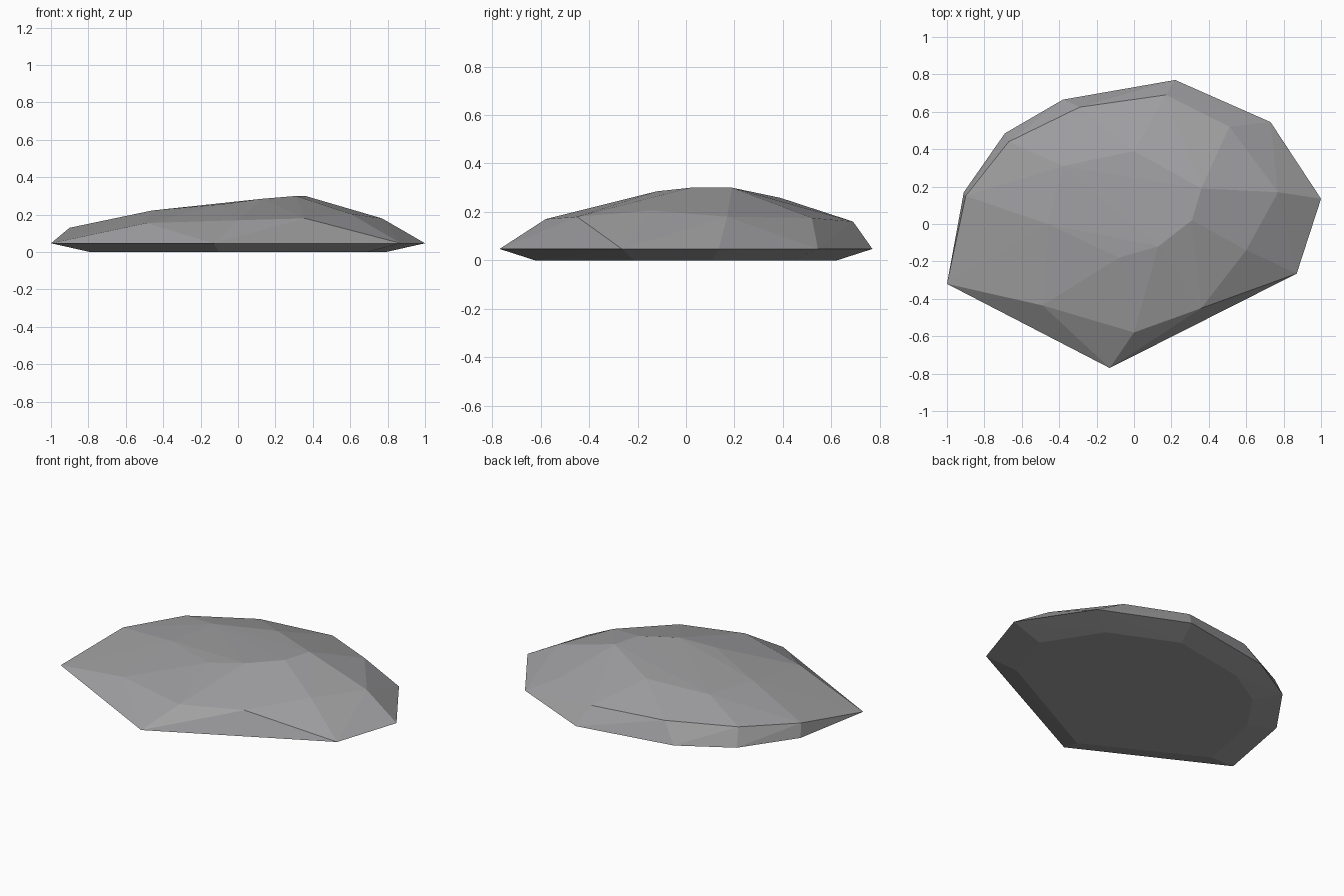
import bpy
import bmesh

if "Cube" in bpy.data.objects:
    bpy.data.objects.remove(bpy.data.objects["Cube"])

# Stone colour
stone = bpy.data.materials.new("stone grey")
stone.diffuse_color = (0.35, 0.35, 0.36, 1)
stone.use_nodes = True
stone.node_tree.nodes["Principled BSDF"].inputs["Base Color"].default_value = stone.diffuse_color

# Widest outline, just above the ground
rim = [(-1, -.32), (-.91, .17), (-.69, .485), (-.38, .665), (.22, .77),
       (.73, .545), (1, .135), (.87, -.265), (-.13, -.77)]

# Shoulder facets
shoulder = [(-.90, .15, .13), (-.67, .44, .155), (-.29, .625, .165),
            (.17, .69, .16), (.51, .52, .175), (.77, .17, .18),
            (.60, -.14, .205), (.36, -.45, .18), (0, -.58, .17), (-.49, -.435, .155)]

# Crown facets
crown = [(-.46, 0, .222), (-.08, -.18, .256), (.13, -.12, .285), (.31, .02, .30),
         (.36, .19, .30), (0, .39, .258), (-.38, .31, .23)]

points = [(x, y, .047) for x, y in rim] + shoulder + crown
# Underside: the rim drawn inward onto the ground
points += [(x * .79, y * .81, 0) for x, y in rim]

# Faceted boulder wrapped around the points
bm = bmesh.new()
for p in points:
    bm.verts.new(p)
hull = bmesh.ops.convex_hull(bm, input=bm.verts[:])
loose = [v for v in bm.verts if not v.link_faces]
bmesh.ops.delete(bm, geom=loose, context='VERTS')
bmesh.ops.recalc_face_normals(bm, faces=bm.faces[:])

mesh = bpy.data.meshes.new("flat_rock")
bm.to_mesh(mesh)
bm.free()
mesh.materials.append(stone)
rock = bpy.data.objects.new("flat_rock", mesh)
bpy.context.collection.objects.link(rock)
